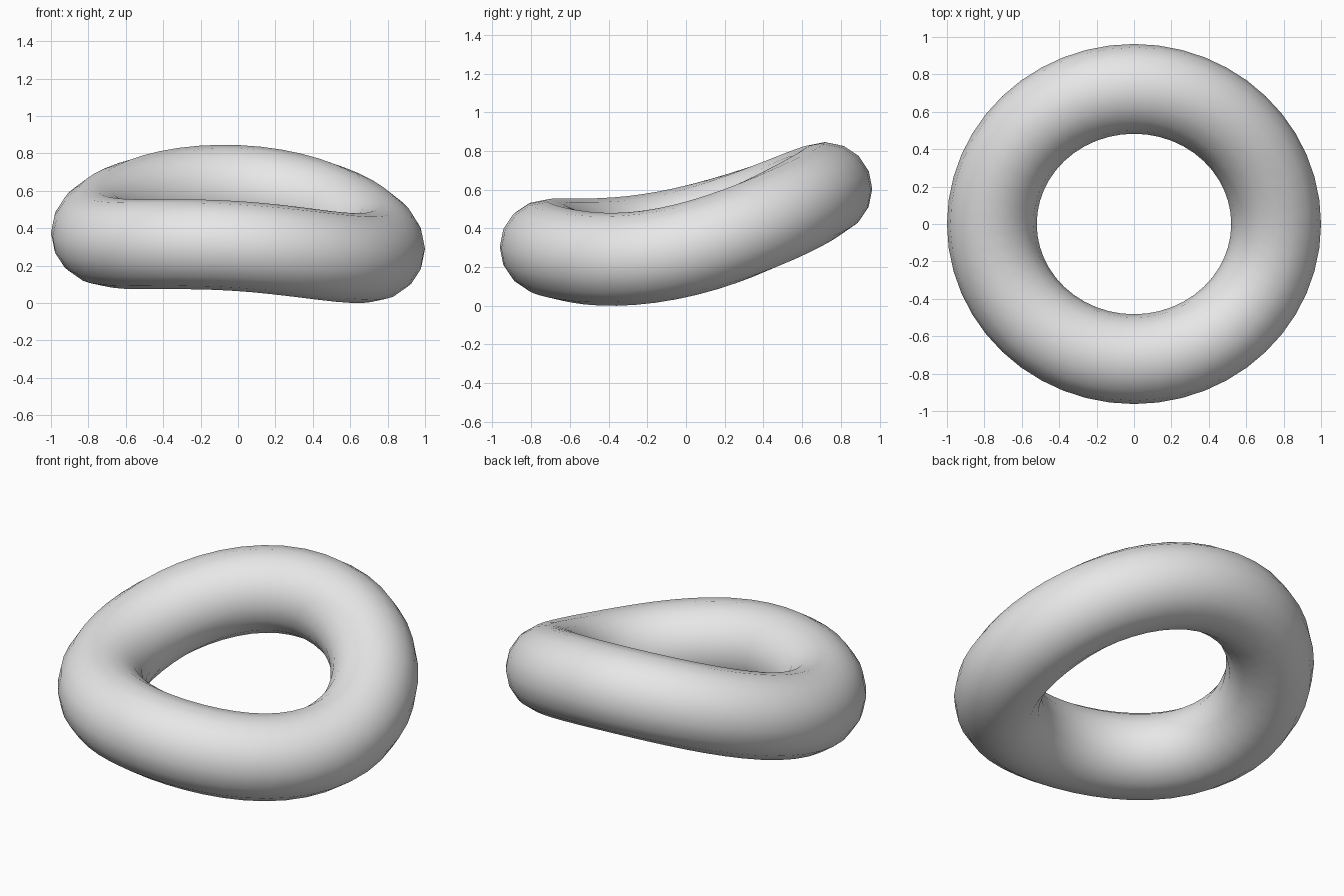
import bpy
import bmesh
from math import sin, cos, tau
from mathutils import Vector

cube = bpy.data.objects.get("Cube")
if cube:
    bpy.data.objects.remove(cube, do_unlink=True)

RING_STEPS, TUBE_SIDES, TUBE_RADIUS = 48, 16, 0.24


def centre_line(a):
    """Oval ring that rises toward the back and dips at the right front."""
    z = 0.394 - 0.0425 * cos(a) + 0.155 * sin(a)
    z += -0.061 * cos(2 * a) + 0.004 * sin(2 * a) + 0.005 * sin(3 * a)
    return Vector((0.76 * cos(a), 0.7225 * sin(a), z))


# Plain grey material
grey = bpy.data.materials.new("plain_grey")
grey.use_nodes = True
colour = (0.8, 0.8, 0.8, 1.0)
grey.diffuse_color = colour
grey.node_tree.nodes["Principled BSDF"].inputs["Base Color"].default_value = colour

# Sweep a round section along the bent ring
bm = bmesh.new()
rings = []
for i in range(RING_STEPS):
    a = tau * i / RING_STEPS
    centre = centre_line(a)
    tangent = (centre_line(a + 0.01) - centre_line(a - 0.01)).normalized()
    outward = Vector((cos(a), sin(a), 0))
    outward = (outward - tangent * outward.dot(tangent)).normalized()
    upward = outward.cross(tangent)
    ring = []
    for j in range(TUBE_SIDES):
        t = tau * j / TUBE_SIDES
        ring.append(bm.verts.new(centre + TUBE_RADIUS * (outward * cos(t) + upward * sin(t))))
    rings.append(ring)

for i, ring in enumerate(rings):
    following = rings[(i + 1) % RING_STEPS]
    for j in range(TUBE_SIDES):
        k = (j + 1) % TUBE_SIDES
        bm.faces.new((ring[j], following[j], following[k], ring[k]))
bmesh.ops.recalc_face_normals(bm, faces=bm.faces)

# Stand the ring on the ground
lowest = min(v.co.z for v in bm.verts)
bmesh.ops.translate(bm, verts=bm.verts, vec=(0, 0, -lowest))

mesh = bpy.data.meshes.new("bent_ring")
bm.to_mesh(mesh)
bm.free()
mesh.materials.append(grey)
mesh.shade_smooth()
bent_ring = bpy.data.objects.new("bent_ring", mesh)
bpy.context.collection.objects.link(bent_ring)
